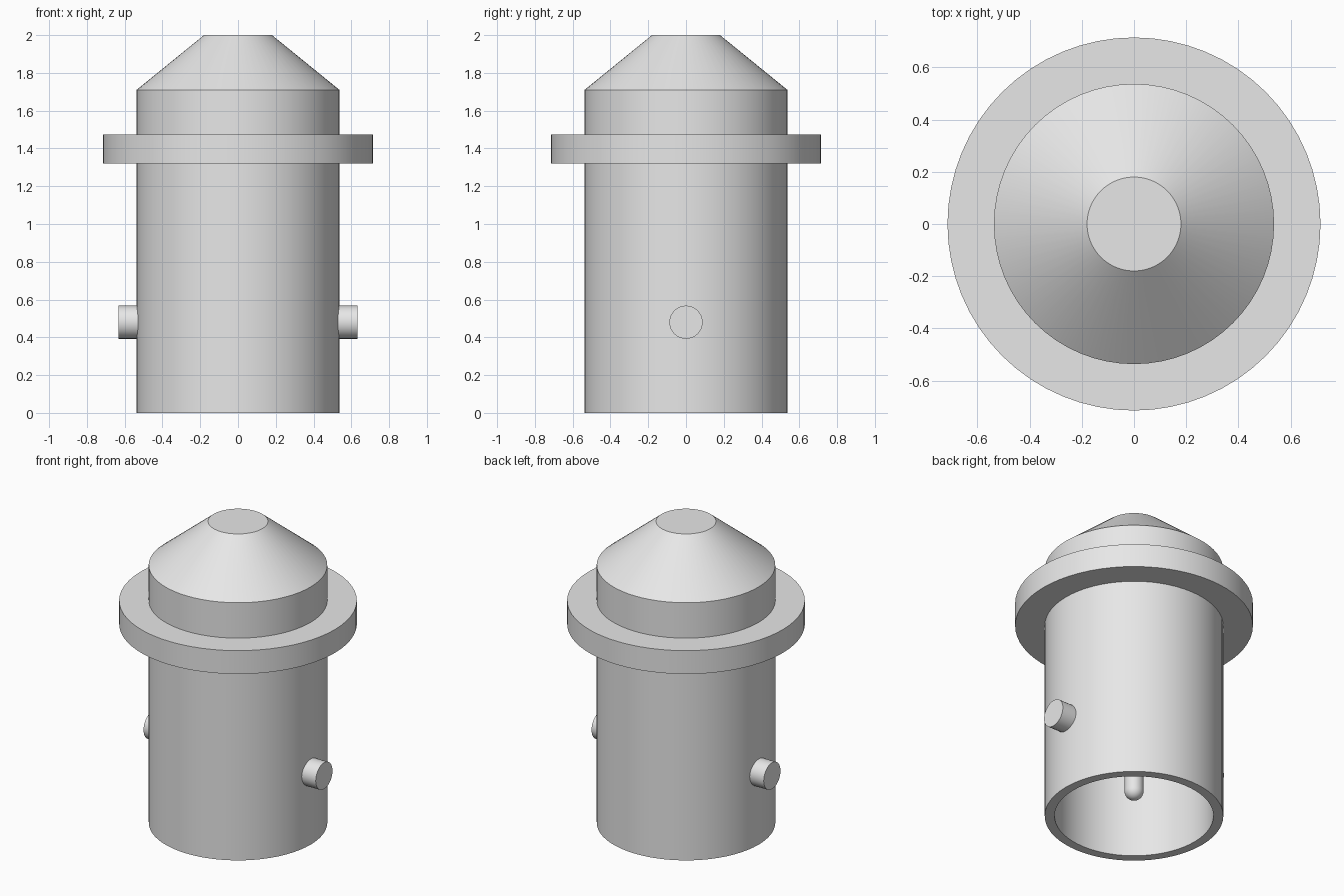
import bpy
import bmesh
from math import pi, radians, sin, cos
from mathutils import Matrix, Vector

cube = bpy.data.objects.get("Cube")
if cube:
    bpy.data.objects.remove(cube, do_unlink=True)

grey = bpy.data.materials.new("plain grey")
grey.use_nodes = True
colour = (0.8, 0.8, 0.8, 1)
grey.diffuse_color = colour
grey.node_tree.nodes["Principled BSDF"].inputs["Base Color"].default_value = colour


def lathe(name, profile, steps=64, closed=False, matrix=None):
    """Turn a (radius, height) profile around the z axis."""
    bm = bmesh.new()
    verts = [bm.verts.new((r, 0, z)) for r, z in profile]
    edges = [bm.edges.new(pair) for pair in zip(verts, verts[1:])]
    if closed:
        edges.append(bm.edges.new((verts[-1], verts[0])))
    bmesh.ops.spin(bm, geom=verts + edges, cent=(0, 0, 0), axis=(0, 0, 1),
                   angle=2 * pi, steps=steps, use_merge=True)
    bmesh.ops.remove_doubles(bm, verts=bm.verts, dist=0.0001)
    if matrix:
        bm.transform(matrix)
    bmesh.ops.recalc_face_normals(bm, faces=bm.faces)
    mesh = bpy.data.meshes.new(name)
    bm.to_mesh(mesh)
    bm.free()
    mesh.materials.append(grey)
    obj = bpy.data.objects.new(name, mesh)
    bpy.context.collection.objects.link(obj)
    bpy.ops.object.select_all(action='DESELECT')
    obj.select_set(True)
    bpy.context.view_layer.objects.active = obj
    bpy.ops.object.shade_smooth_by_angle(angle=radians(30))
    return obj


outer, bore, ceiling = 0.537, 0.478, 1.32

# Hollow barrel with tapered cap
lathe("barrel", [(0, ceiling), (bore, ceiling), (bore, 0), (outer, 0),
                 (outer, 1.71), (0.18, 2), (0, 2)])

# Collar around the barrel
lathe("collar", [(0.53, 1.32), (0.715, 1.32), (0.715, 1.475), (0.53, 1.475)],
      closed=True)

# Centre contact with a round tip
r, tip = 0.057, 0.115
dome = [(r * sin(a), tip + r - r * cos(a)) for a in (i * pi / 16 for i in range(9))]
lathe("centre_contact", dome + [(r, ceiling + 0.02), (0, ceiling + 0.02)], steps=32)

# Locking studs on both sides
for side, name in ((1, "left_stud"), (-1, "right_stud")):
    place = Matrix.Translation(Vector((0, 0, 0.48))) @ Matrix.Rotation(side * pi / 2, 4, 'Y')
    lathe(name, [(0, 0.5), (0.088, 0.5), (0.088, 0.632), (0, 0.632)],
          steps=32, matrix=place)
